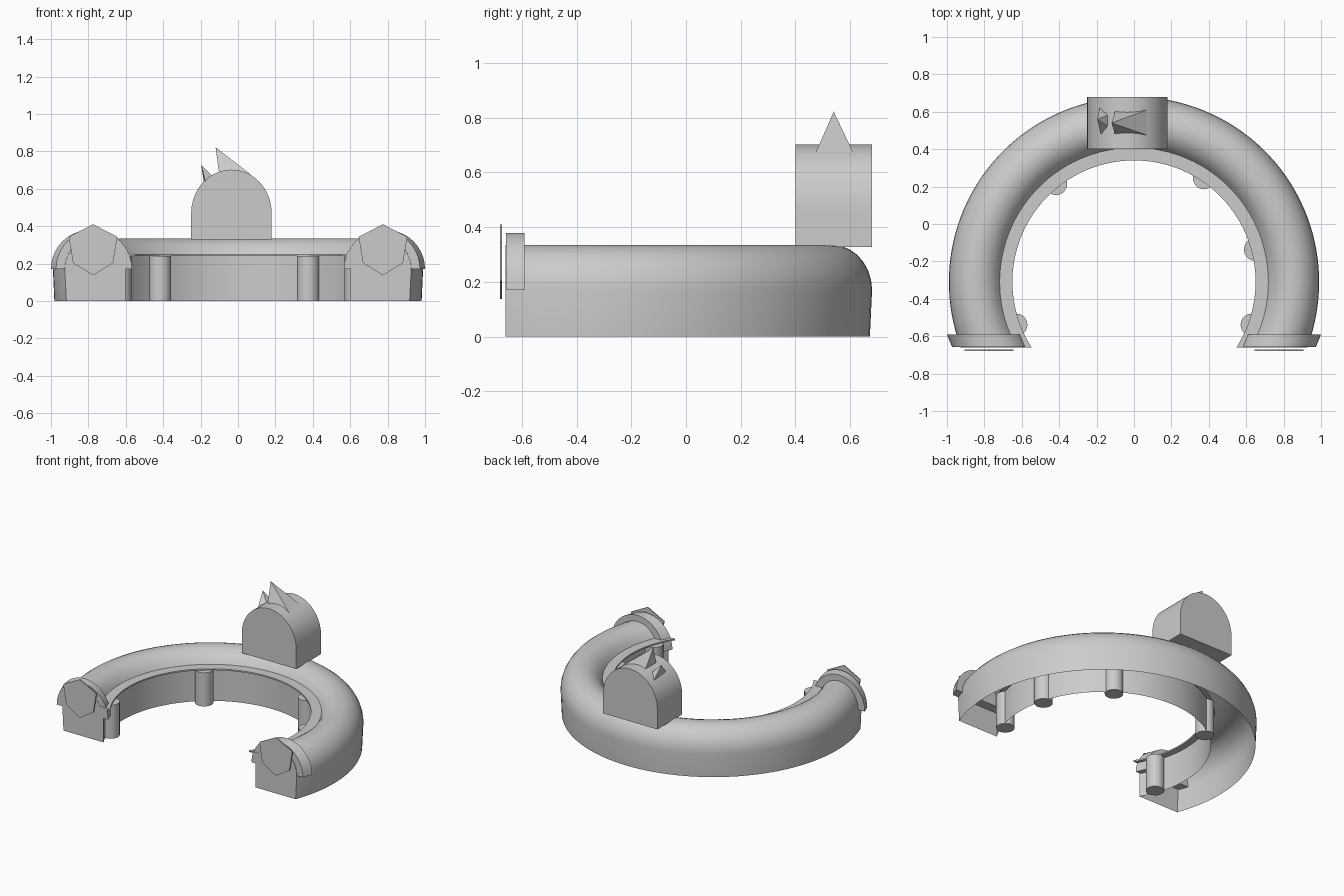
import bpy
from math import sin, cos, pi, asin, radians

if "Cube" in bpy.data.objects:
    bpy.data.objects.remove(bpy.data.objects["Cube"])

CY = -0.31      # centre of the arch in y
END = -0.66     # plane of the two arch ends


def build(name, verts, faces, smooth=True):
    me = bpy.data.meshes.new(name)
    me.from_pydata(verts, [], faces)
    ob = bpy.data.objects.new(name, me)
    bpy.context.collection.objects.link(ob)
    bpy.ops.object.select_all(action='DESELECT')
    ob.select_set(True)
    bpy.context.view_layer.objects.active = ob
    bpy.ops.object.mode_set(mode='EDIT')
    bpy.ops.mesh.select_all(action='SELECT')
    bpy.ops.mesh.normals_make_consistent(inside=False)
    bpy.ops.object.mode_set(mode='OBJECT')
    if smooth:
        bpy.ops.object.shade_smooth_by_angle(angle=radians(32))
    return ob


def extrude_y(name, outline, y0, y1, shift=0.0):
    """Prism along y from an xz outline; the y0 end is offset in x by shift."""
    n = len(outline)
    verts = [(x + shift, y0, z) for x, z in outline] + [(x, y1, z) for x, z in outline]
    faces = [(i, (i + 1) % n, n + (i + 1) % n, n + i) for i in range(n)]
    faces += [tuple(range(n))[::-1], tuple(range(n, 2 * n))]
    return build(name, verts, faces)


def half_ellipse(cx, cz, rx, rz, n=20):
    return [(cx + rx * cos(pi * i / n), cz + rz * sin(pi * i / n)) for i in range(n + 1)]


# Arch body: rounded outer tube, inner ledge and inner wall, open underneath
profile = [(0.982, 0.0)]
for i in range(13):
    a = radians(151) * i / 12
    profile.append((0.845 + 0.145 * cos(a), 0.17 + 0.165 * sin(a)))
profile += [(0.65, 0.25), (0.65, 0.24), (0.695, 0.24), (0.695, 0.0)]
SEG, m = 80, len(profile)
verts, faces = [], []
for s in range(SEG + 1):
    for r, z in profile:
        a0 = asin((END - CY) / r)
        a = a0 + (pi - 2 * a0) * s / SEG
        verts.append((r * cos(a), CY + r * sin(a), z))
for s in range(SEG):
    for j in range(m - 1):
        k = s * m + j
        faces.append((k, k + 1, k + m + 1, k + m))
faces += [tuple(range(m)), tuple(range(SEG * m, SEG * m + m))]
build("arch_body", verts, faces)

# End collars and faceted plates in front of them
for side, label in ((1, "right"), (-1, "left")):
    outline = half_ellipse(side * 0.797, 0.17, 0.203, 0.208)
    extrude_y("end_collar_" + label, outline, -0.657, -0.59, -side * 0.027)
    plate = [(0, 0.41), (0.13, 0.343), (0.107, 0.203), (0, 0.137), (-0.107, 0.203), (-0.13, 0.343)]
    extrude_y("end_plate_" + label, [(side * 0.775 + x, z) for x, z in plate], -0.68, -0.672)

# Pillars along the inner wall
for i, deg in enumerate((-20, 15, 56, 128.5, 200)):
    a = radians(deg)
    bpy.ops.mesh.primitive_cylinder_add(vertices=20, radius=0.06, depth=0.24,
        location=(0.67 * cos(a), CY + 0.67 * sin(a), 0.12))
    bpy.context.object.name = "pillar_%d" % i
    bpy.ops.object.shade_smooth_by_angle(angle=radians(32))

# Round-topped block on the crown
block = [(-0.25, 0.328), (0.18, 0.328)] + half_ellipse(-0.035, 0.47, 0.215, 0.232)
extrude_y("crown_block", block, 0.40, 0.68)


# Leaning spikes on the block
def spike(name, base, z, tip):
    n = len(base)
    v = [(x, y, z) for x, y in base] + [tip]
    build(name, v, [tuple(range(n))] + [(i, (i + 1) % n, n) for i in range(n)], False)


spike("large_spike", [(-0.10, 0.475), (0.07, 0.475), (0.07, 0.61), (-0.10, 0.61)], 0.675, (-0.12, 0.54, 0.822))
spike("small_spike", [(-0.17, 0.455), (-0.09, 0.49), (-0.09, 0.60), (-0.18, 0.635)], 0.62, (-0.197, 0.56, 0.728))
